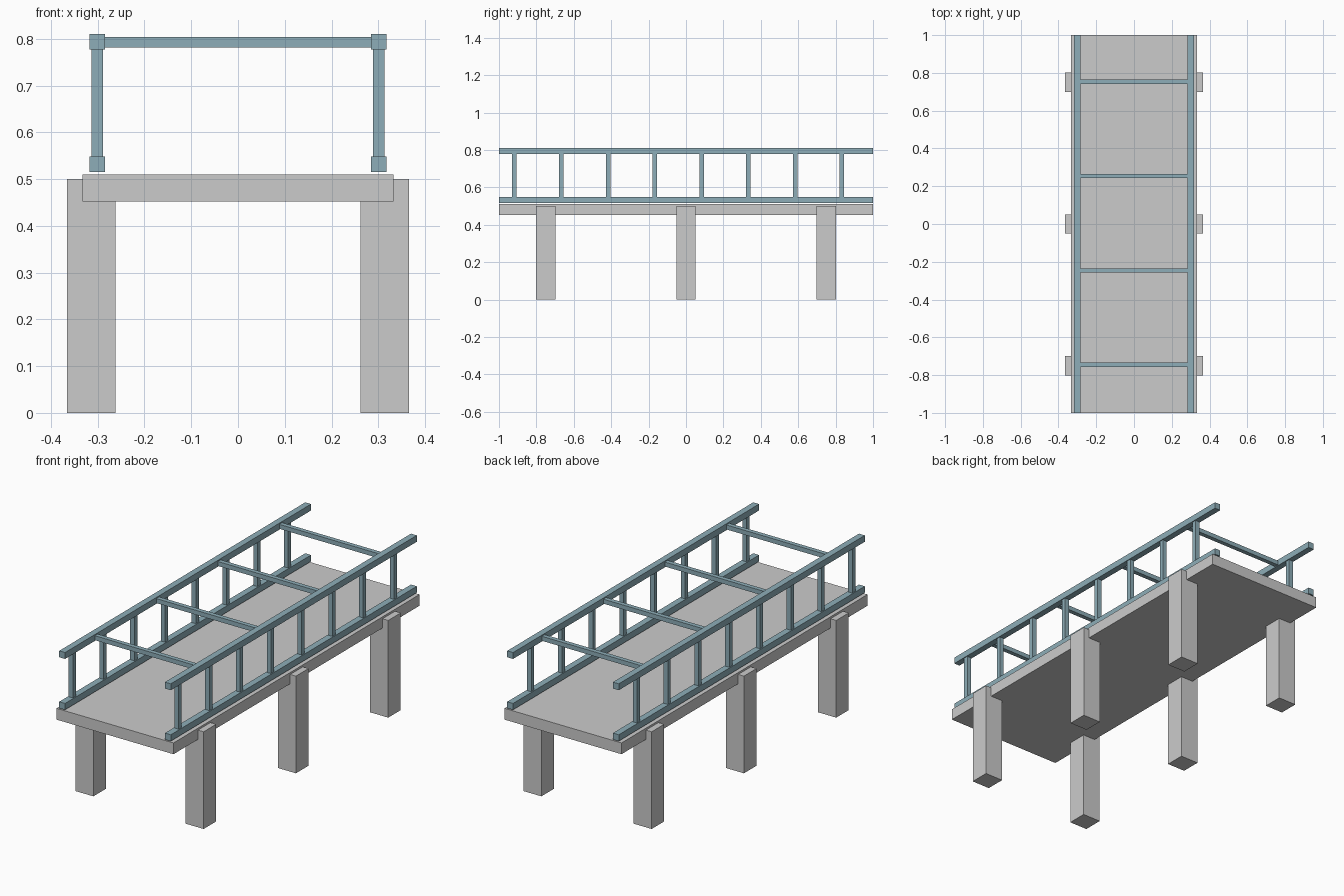
import bpy

if "Cube" in bpy.data.objects:
    bpy.data.objects.remove(bpy.data.objects["Cube"])

steel = bpy.data.materials.new("blue_steel")
steel.diffuse_color = (0.27, 0.42, 0.48, 1)
steel.use_nodes = True
steel.node_tree.nodes["Principled BSDF"].inputs["Base Color"].default_value = steel.diffuse_color


def box(name, x, y, z, mat=None):
    """Box from (min, max) ranges on each axis."""
    bpy.ops.mesh.primitive_cube_add(size=1, location=[(a + b) / 2 for a, b in (x, y, z)])
    ob = bpy.context.object
    ob.name = name
    ob.scale = [b - a for a, b in (x, y, z)]
    bpy.ops.object.transform_apply(location=False, rotation=False, scale=True)
    if mat:
        ob.data.materials.append(mat)
    return ob


def around(c, width):
    return (c - width / 2, c + width / 2)


# Deck slab
box("deck", (-0.333, 0.333), (-1, 1), (0.452, 0.51))

for side, s in (("left", -1), ("right", 1)):
    # Support pillars
    for i, y in enumerate((-0.75, 0, 0.75)):
        box(f"{side}_pillar_{i + 1}", around(s * 0.314, 0.103), around(y, 0.102), (0, 0.5))
    # Lower and upper rails
    rail_x = around(s * 0.301, 0.033)
    box(f"{side}_lower_rail", rail_x, (-1, 1), (0.515, 0.548), steel)
    box(f"{side}_upper_rail", rail_x, (-1, 1), (0.777, 0.81), steel)
    # Railing posts
    for i in range(8):
        box(f"{side}_post_{i + 1}", around(s * 0.301, 0.024),
            around(-0.917 + 0.25 * i, 0.024), (0.548, 0.777), steel)

# Overhead cross beams
for i in range(4):
    box(f"cross_beam_{i + 1}", (-0.285, 0.285), around(-0.746 + 0.5 * i, 0.023),
        (0.781, 0.804), steel)
